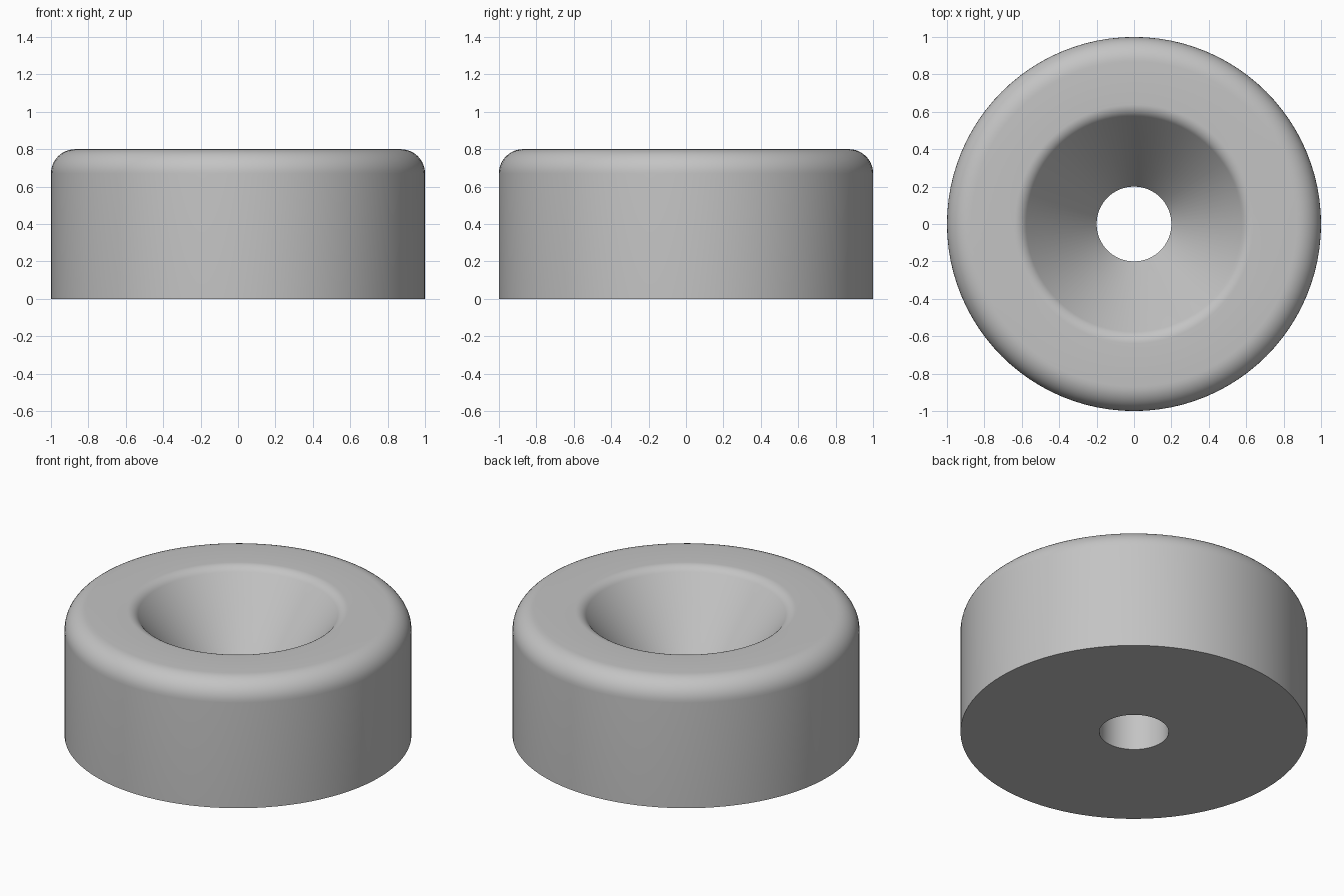
import bpy, bmesh
from math import cos, sin, atan2, tan, pi, radians
from mathutils import Vector

cube = bpy.data.objects.get("Cube")
if cube:
    bpy.data.objects.remove(cube)

# Main dimensions
OUTER, HEIGHT = 1.0, 0.8
HOLE, HOLE_TOP, RIM = 0.2, 0.27, 0.6
EDGE_ROUND, RIM_ROUND = 0.13, 0.08
SEGMENTS = 96


def arc(cx, cz, radius, start, end, steps):
    """Points of a circular fillet in the radius/height plane."""
    angles = [start + (end - start) * i / steps for i in range(steps + 1)]
    return [(cx + radius * cos(a), cz + radius * sin(a)) for a in angles]


# Half cross-section: base, wall, rounded shoulder, rounded rim, cone, hole
slope = atan2(HEIGHT - HOLE_TOP, RIM - HOLE)
rim_centre = RIM + RIM_ROUND * tan(slope / 2)
profile = [(HOLE, 0), (OUTER, 0)]
profile += arc(OUTER - EDGE_ROUND, HEIGHT - EDGE_ROUND, EDGE_ROUND, 0, pi / 2, 10)
profile += arc(rim_centre, HEIGHT - RIM_ROUND, RIM_ROUND, pi / 2, pi / 2 + slope, 8)
profile += [(HOLE, HOLE_TOP)]

# Revolve the section into a closed ring
bm = bmesh.new()
verts = [bm.verts.new((r, 0, z)) for r, z in profile]
edges = [bm.edges.new((a, b)) for a, b in zip(verts, verts[1:] + verts[:1])]
bmesh.ops.spin(bm, geom=verts + edges, cent=Vector(), axis=Vector((0, 0, 1)),
               angle=2 * pi, steps=SEGMENTS, use_merge=True)
bmesh.ops.remove_doubles(bm, verts=bm.verts, dist=0.0001)
bmesh.ops.recalc_face_normals(bm, faces=bm.faces)
mesh = bpy.data.meshes.new("round_foot")
bm.to_mesh(mesh)
bm.free()

foot = bpy.data.objects.new("round_foot", mesh)
bpy.context.collection.objects.link(foot)

# Plain grey material
grey = bpy.data.materials.new("light_grey")
grey.use_nodes = True
colour = (0.55, 0.55, 0.55, 1)
grey.diffuse_color = colour
grey.node_tree.nodes["Principled BSDF"].inputs["Base Color"].default_value = colour
mesh.materials.append(grey)

# Smooth curved surfaces, crisp base and hole edges
bpy.ops.object.select_all(action='DESELECT')
foot.select_set(True)
bpy.context.view_layer.objects.active = foot
bpy.ops.object.shade_smooth_by_angle(angle=radians(30))
